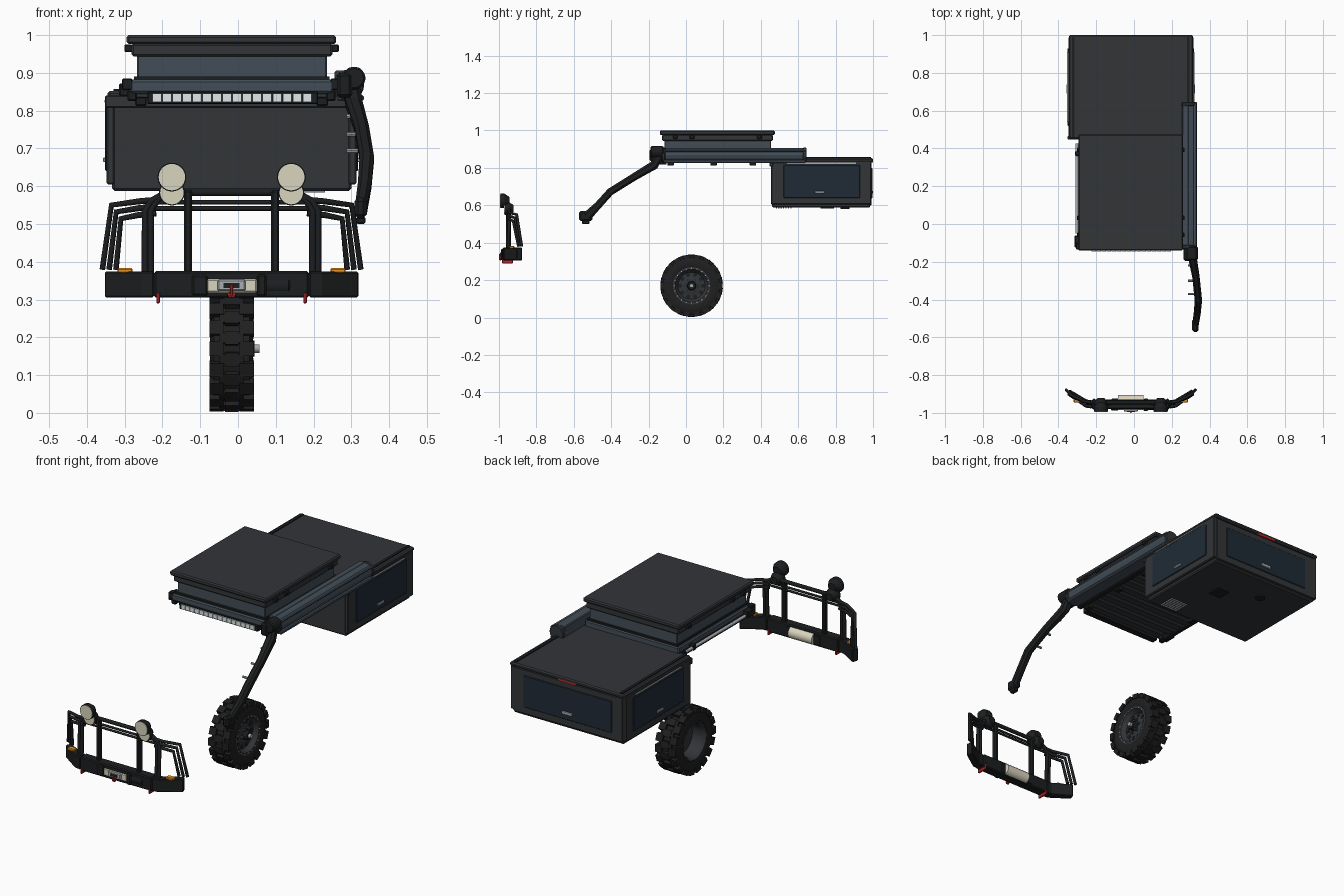
import bpy, bmesh
from math import sin, cos, pi, tau
from mathutils import Vector, Matrix

CX = -0.017  # centre line of the kit


def mat(name, *c):
    m = bpy.data.materials.new(name)
    m.diffuse_color = (*c, 1)
    return m


BLACK = mat("black_steel", 0.012, 0.013, 0.014)
BODY = mat("charcoal", 0.032, 0.035, 0.039)
SLATE = mat("slate_blue", 0.055, 0.075, 0.095)
GLASS = mat("dark_glass", 0.014, 0.024, 0.036)
RUBBER = mat("rubber", 0.014, 0.014, 0.014)
SILVER = mat("silver", 0.4, 0.42, 0.44)
CREAM = mat("cream", 0.7, 0.66, 0.52)
RED = mat("red", 0.5, 0.02, 0.02)
ORANGE = mat("orange", 0.8, 0.3, 0.02)
WHITE = mat("led_white", 0.75, 0.8, 0.82)


def finish(name, bm, m, bevel=0, smooth=False):
    bmesh.ops.recalc_face_normals(bm, faces=bm.faces[:])
    me = bpy.data.meshes.new(name)
    bm.to_mesh(me)
    bm.free()
    ob = bpy.data.objects.new(name, me)
    bpy.context.collection.objects.link(ob)
    me.materials.append(m)
    if bevel:
        b = ob.modifiers.new("bevel", "BEVEL")
        b.width, b.segments = bevel, 1
    if smooth:
        bpy.ops.object.select_all(action="DESELECT")
        ob.select_set(True)
        bpy.context.view_layer.objects.active = ob
        bpy.ops.object.shade_smooth_by_angle()
    return ob


def box(name, x, y, z, m, bevel=0):
    bm = bmesh.new()
    mid = Vector([(a + b) / 2 for a, b in (x, y, z)])
    size = [b - a for a, b in (x, y, z)]
    bmesh.ops.create_cube(bm, size=1, matrix=Matrix.Translation(mid) @ Matrix.Diagonal((*size, 1)))
    return finish(name, bm, m, bevel)


def prism(name, pts, z0, z1, m, bevel=0):
    bm = bmesh.new()
    f = bm.faces.new([bm.verts.new((x, y, z0)) for x, y in pts])
    r = bmesh.ops.extrude_face_region(bm, geom=[f])
    bmesh.ops.translate(bm, vec=(0, 0, z1 - z0), verts=[v for v in r["geom"] if isinstance(v, bmesh.types.BMVert)])
    return finish(name, bm, m, bevel)


def rod(name, a, b, r, m, n=16, r2=None, bevel=0):
    a, b = Vector(a), Vector(b)
    bm = bmesh.new()
    rot = (b - a).to_track_quat("Z", "Y").to_matrix().to_4x4()
    bmesh.ops.create_cone(bm, cap_ends=True, segments=n, radius1=r, radius2=r if r2 is None else r2,
                          depth=(b - a).length, matrix=Matrix.Translation((a + b) / 2) @ rot)
    return finish(name, bm, m, bevel, n > 12)


def tube(name, pts, r, m):
    cu = bpy.data.curves.new(name, "CURVE")
    cu.dimensions = "3D"
    cu.bevel_depth, cu.bevel_resolution, cu.use_fill_caps = r, 2, True
    s = cu.splines.new("POLY")
    s.points.add(len(pts) - 1)
    for p, c in zip(s.points, pts):
        p.co = (*c, 1)
    ob = bpy.data.objects.new(name, cu)
    bpy.context.collection.objects.link(ob)
    cu.materials.append(m)
    bpy.ops.object.select_all(action="DESELECT")
    ob.select_set(True)
    bpy.context.view_layer.objects.active = ob
    bpy.ops.object.convert(target="MESH")


def lathe_x(name, profile, y, z, m, n=40):
    bm = bmesh.new()
    vs = [bm.verts.new((x, y + r, z)) for x, r in profile]
    es = [bm.edges.new(p) for p in zip(vs, vs[1:])]
    bmesh.ops.spin(bm, geom=vs + es, cent=(0, y, z), axis=(1, 0, 0), angle=tau, steps=n)
    bmesh.ops.remove_doubles(bm, verts=bm.verts[:], dist=1e-5)
    return finish(name, bm, m, 0, True)


SIDES = (("left", -1), ("right", 1))


def span(s, a, b):  # mirrored x interval around the centre line
    return tuple(sorted((CX + s * a, CX + s * b)))


# rear canopy box with side doors and tailgate
box("canopy_body", (-0.333, 0.300), (0.46, 0.985), (0.588, 0.835), BODY, 0.006)
box("canopy_roof", (-0.345, 0.313), (0.452, 1.0), (0.832, 0.852), BODY, 0.006)
box("canopy_front_lip", (-0.352, 0.318), (0.447, 0.465), (0.808, 0.84), BODY, 0.003)
box("tailgate", (-0.33, 0.297), (0.98, 0.993), (0.6, 0.83), BODY, 0.003)
box("tailgate_window", (-0.27, 0.237), (0.985, 0.996), (0.635, 0.80), GLASS, 0.003)
box("tailgate_handle", (-0.045, 0.012), (0.99, 1.0), (0.662, 0.677), SILVER, 0.002)
box("brake_light", (-0.07, 0.036), (0.99, 1.0), (0.828, 0.838), RED)
for side, s in SIDES:
    box(side + "_canopy_door", span(s, 0.31, 0.331), (0.455, 0.99), (0.605, 0.838), BODY, 0.004)
    box(side + "_door_window", span(s, 0.32, 0.335), (0.52, 0.93), (0.64, 0.815), GLASS, 0.003)
    box(side + "_door_handle", span(s, 0.33, 0.34), (0.69, 0.74), (0.664, 0.676), SILVER, 0.002)
    box(side + "_door_strip", span(s, 0.33, 0.337), (0.54, 0.91), (0.822, 0.828), SILVER)
    box(side + "_roof_gutter", span(s, 0.298, 0.312), (0.46, 0.99), (0.85, 0.857), BLACK)
for i in range(7):
    y = 0.48 + i * 0.013
    box("floor_vent_bar", (0.13, 0.23), (y, y + 0.006), (0.583, 0.59), SILVER)
box("floor_cover", (0.05, 0.12), (0.72, 0.79), (0.584, 0.59), BLACK)
rod("floor_plug", (-0.1, 0.85, 0.581), (-0.1, 0.85, 0.59), 0.025, BLACK)

# roof rack: side rails and crosswise slats
for side, s in SIDES:
    box(side + "_rack_rail", span(s, 0.25, 0.275), (-0.13, 0.47), (0.825, 0.855), BLACK, 0.004)
    for y in (-0.1, 0.13, 0.34):
        box(side + "_rack_foot", span(s, 0.225, 0.255), (y, y + 0.035), (0.813, 0.845), BLACK, 0.003)
for i in range(10):
    y = -0.11 + i * 0.06
    box("rack_slat", (-0.275, 0.241), (y, y + 0.04), (0.833, 0.847), BODY, 0.003)

# hard shell tent
box("tent_base", (-0.287, 0.253), (-0.135, 0.47), (0.846, 0.882), SLATE, 0.006)
box("tent_base_rim", (-0.275, 0.242), (-0.128, 0.465), (0.88, 0.89), BLACK)
box("tent_wall", (-0.268, 0.236), (-0.115, 0.455), (0.886, 0.957), SLATE, 0.004)
box("tent_lid_skirt", (-0.282, 0.25), (-0.127, 0.465), (0.944, 0.978), BODY, 0.005)
box("tent_lid", (-0.295, 0.26), (-0.14, 0.475), (0.976, 1.0), BODY, 0.006)
for side, s in SIDES:
    for y in (-0.07, 0.02, 0.38):
        box(side + "_tent_latch", span(s, 0.262, 0.284), (y, y + 0.025), (0.955, 0.975), BLACK, 0.003)
    box(side + "_tent_hinge", span(s, 0.262, 0.29), (-0.135, -0.1), (0.855, 0.885), BLACK, 0.003)

# light bar under the tent front
box("light_bar_housing", (-0.24, 0.212), (-0.14, -0.105), (0.817, 0.85), BLACK, 0.003)
for i in range(16):
    x = -0.226 + i * 0.0265
    box("light_bar_cell", (x, x + 0.0235), (-0.146, -0.135), (0.823, 0.845), WHITE)

# pole on the left of the rack
rod("rack_pole", (-0.303, -0.05, 0.852), (-0.303, 0.425, 0.852), 0.008, SILVER, 12)
box("pole_front_clamp", (-0.315, -0.27), (-0.125, -0.06), (0.838, 0.872), BLACK, 0.004)
box("pole_rear_clamp", (-0.313, -0.27), (0.36, 0.385), (0.838, 0.868), BLACK, 0.004)

# rolled awning on the right
rod("awning_roll", (0.293, -0.12, 0.868), (0.293, 0.635, 0.868), 0.038, SLATE, 12)
box("awning_back_rail", (0.256, 0.29), (-0.115, 0.63), (0.848, 0.906), SLATE, 0.004)
box("awning_lower_rail", (0.262, 0.333), (-0.12, 0.64), (0.826, 0.842), SLATE, 0.004)
box("awning_upper_rail", (0.275, 0.331), (-0.12, 0.642), (0.885, 0.897), SLATE, 0.004)
rod("awning_rear_cap", (0.293, 0.625, 0.868), (0.293, 0.645, 0.868), 0.041, BODY, 20, bevel=0.004)
rod("awning_front_cap", (0.293, -0.13, 0.868), (0.293, -0.11, 0.868), 0.041, BODY, 20, bevel=0.004)

# snorkel: lofted rectangular duct with head and base
path = [(0.297, -0.135, 0.875, .024, .022), (0.308, -0.17, 0.815, .022, .024), (0.328, -0.28, 0.75, .019, .02),
        (0.341, -0.405, 0.672, .019, .02), (0.335, -0.47, 0.60, .018, .02), (0.325, -0.535, 0.535, .016, .026)]
bm = bmesh.new()
rings = []
for i, (x, y, z, hx, hn) in enumerate(path):
    a, b = path[max(i - 1, 0)], path[min(i + 1, len(path) - 1)]
    n = Vector((0, a[2] - b[2], b[1] - a[1])).normalized() * hn
    rings.append([bm.verts.new(Vector((x + sx * hx, y, z)) + n * sn)
                  for sx, sn in ((-1, -.5), (-.5, -1), (.5, -1), (1, -.5), (1, .5), (.5, 1), (-.5, 1), (-1, .5))])
for p, q in zip(rings, rings[1:]):
    for k in range(8):
        bm.faces.new((p[k], p[k - 1], q[k - 1], q[k]))
bm.faces.new(rings[0])
bm.faces.new(rings[-1])
finish("snorkel_duct", bm, BLACK)
box("snorkel_head", (0.262, 0.302), (-0.195, -0.125), (0.835, 0.9), BLACK, 0.008)
rod("snorkel_cap", (0.307, -0.19, 0.886), (0.307, -0.12, 0.886), 0.031, BLACK, 12, bevel=0.005)
box("snorkel_base", (0.308, 0.341), (-0.572, -0.5), (0.515, 0.57), BLACK, 0.01)
box("snorkel_flange", (0.313, 0.337), (-0.555, -0.515), (0.5, 0.52), BLACK, 0.004)
for y, z in ((-0.22, 0.785), (-0.3, 0.737), (-0.37, 0.694)):
    rod("snorkel_bolt", (0.287, y, z), (0.318, y, z), 0.006, SILVER, 8)

# wheel: tyre, staggered lugs, open-backed rim
WY, WZ = 0.03, 0.17
lathe_x("tyre", [(-0.068, 0.095), (-0.074, 0.11), (-0.074, 0.136), (-0.064, 0.154), (0.03, 0.154), (0.04, 0.136),
                 (0.04, 0.11), (0.034, 0.095), (0.03, 0.088), (-0.064, 0.088), (-0.068, 0.095)], WY, WZ, RUBBER)
bm = bmesh.new()
N = 18
for x, w, off, length, r, h in ((-0.017, 0.036, 0, 0.036, 0.158, 0.018), (-0.057, 0.038, .5, 0.038, 0.154, 0.024),
                                (0.023, 0.038, .5, 0.038, 0.154, 0.024), (-0.041, 0.016, 0, 0.026, 0.157, 0.016),
                                (0.007, 0.016, 0, 0.026, 0.157, 0.016)):
    for i in range(N):
        R = Matrix.Translation((0, WY, WZ)) @ Matrix.Rotation(tau * (i + off) / N, 4, "X")
        bmesh.ops.create_cube(bm, size=1, matrix=R @ Matrix.Translation((x, 0, r)) @ Matrix.Diagonal((w, length, h, 1)))
finish("tyre_lugs", bm, RUBBER)
lathe_x("rim", [(-0.07, 0.1), (-0.072, 0.094), (-0.06, 0.085), (0.0, 0.082), (0.008, 0.0), (0.02, 0.0), (0.02, 0.035),
                (0.014, 0.05), (0.014, 0.072), (0.03, 0.084), (0.037, 0.088), (0.037, 0.1)], WY, WZ, BODY)
rod("hub", (0.01, WY, WZ), (0.044, WY, WZ), 0.026, BLACK, 20, 0.021)
rod("hub_cap", (0.04, WY, WZ), (0.057, WY, WZ), 0.011, SILVER, 12)
for name, count, rad, size, m, x in (("rim_bolt", 20, 0.093, 0.0035, SILVER, 0.041), ("rim_hole", 10, 0.061, 0.011, BLACK, 0.0165),
                                     ("wheel_nut", 6, 0.034, 0.006, SLATE, 0.035)):
    for i in range(count):
        y, z = WY + rad * cos(tau * i / count), WZ + rad * sin(tau * i / count)
        rod(name, (0.01, y, z), (x, y, z), size, m, 8)

# bumper with swept wings
box("bumper", (CX - 0.205, CX + 0.205), (-0.98, -0.928), (0.305, 0.375), BLACK, 0.005)
for side, s in SIDES:
    def P(x, y, z):
        return (CX + s * x, y, z)
    wing = [(0.205, -0.977), (0.24, -0.972), (0.337, -0.905), (0.325, -0.875), (0.232, -0.93), (0.205, -0.932)]
    prism(side + "_bumper_wing", [(CX + s * x, y) for x, y in wing], 0.306, 0.374, BLACK, 0.004)
    box(side + "_indicator", span(s, 0.262, 0.302), (-0.945, -0.918), (0.37, 0.383), ORANGE, 0.003)
    box(side + "_recovery_hook", span(s, 0.19, 0.199), (-0.983, -0.925), (0.29, 0.318), RED, 0.002)
    # bull bar uprights and side brush bars
    for k, x in enumerate((0.214, 0.229)):
        tube(side + "_outer_upright", [P(x, -0.95, 0.37), P(x, -0.945, 0.535), P(x - 0.015, -0.945, 0.56), P(0.17, -0.945, 0.585)],
             0.009, BLACK)
    box(side + "_inner_upright", span(s, 0.105, 0.126), (-0.962, -0.935), (0.37, 0.59), BLACK, 0.005)
    for k in range(3):
        d = k * 0.018
        tube(side + "_brush_bar", [P(0.2, -0.945, 0.564 - d), P(0.245, -0.94, 0.56 - d), P(0.318 - d * .7, -0.905 - d * .5, 0.55 - d),
                                   P(0.342 - d, -0.878 - d * .5, 0.38)], 0.008, BLACK)
    # twin driving lamps
    for tag, z, y, r in (("upper", 0.624, -0.995, 0.038), ("lower", 0.583, -0.972, 0.034)):
        rod(f"{side}_{tag}_lamp_lens", P(0.158, y, z), P(0.158, y + 0.01, z), r - 0.003, CREAM, 28)
        rod(f"{side}_{tag}_lamp_shell", P(0.158, y + 0.003, z), P(0.158, y + 0.025, z), r, BLACK, 28)
        rod(f"{side}_{tag}_lamp_back", P(0.158, y + 0.025, z), P(0.158, y + 0.05, z), r, BLACK, 28, r * 0.55)
for z, w, r in ((0.584, 0.18, 0.010), (0.557, 0.2, 0.006), (0.541, 0.215, 0.006)):
    tube("bull_bar_cross", [(CX - w, -0.945, z), (CX + w, -0.945, z)], r, BLACK)

# winch with fairlead and hook
rod("winch_drum", (-0.085, -0.935, 0.338), (0.05, -0.935, 0.338), 0.03, CREAM, 20)
box("winch_rope_face", (-0.083, 0.05), (-0.984, -0.97), (0.318, 0.355), CREAM, 0.004)
box("winch_gearbox", (-0.122, -0.08), (-0.987, -0.925), (0.31, 0.365), BLACK, 0.005)
rod("winch_motor", (0.05, -0.957, 0.337), (0.138, -0.957, 0.337), 0.028, BLACK, 16, bevel=0.004)
box("winch_clutch", (0.05, 0.075), (-0.99, -0.925), (0.308, 0.366), BLACK, 0.005)
box("fairlead", (-0.054, 0.02), (-0.993, -0.975), (0.322, 0.353), SILVER, 0.004)
box("fairlead_slot", (-0.038, 0.004), (-0.995, -0.985), (0.331, 0.344), BLACK)
box("winch_hook_shank", (-0.021, -0.013), (-1.0, -0.985), (0.308, 0.34), RED, 0.002)
tube("winch_hook", [(-0.026, -0.992, 0.318), (-0.022, -0.992, 0.308), (-0.012, -0.992, 0.308), (-0.008, -0.992, 0.318)], 0.004, RED)
# wheel touches the ground
for n in ("tyre", "tyre_lugs"):
    bpy.data.objects[n].location.z = 0.0
